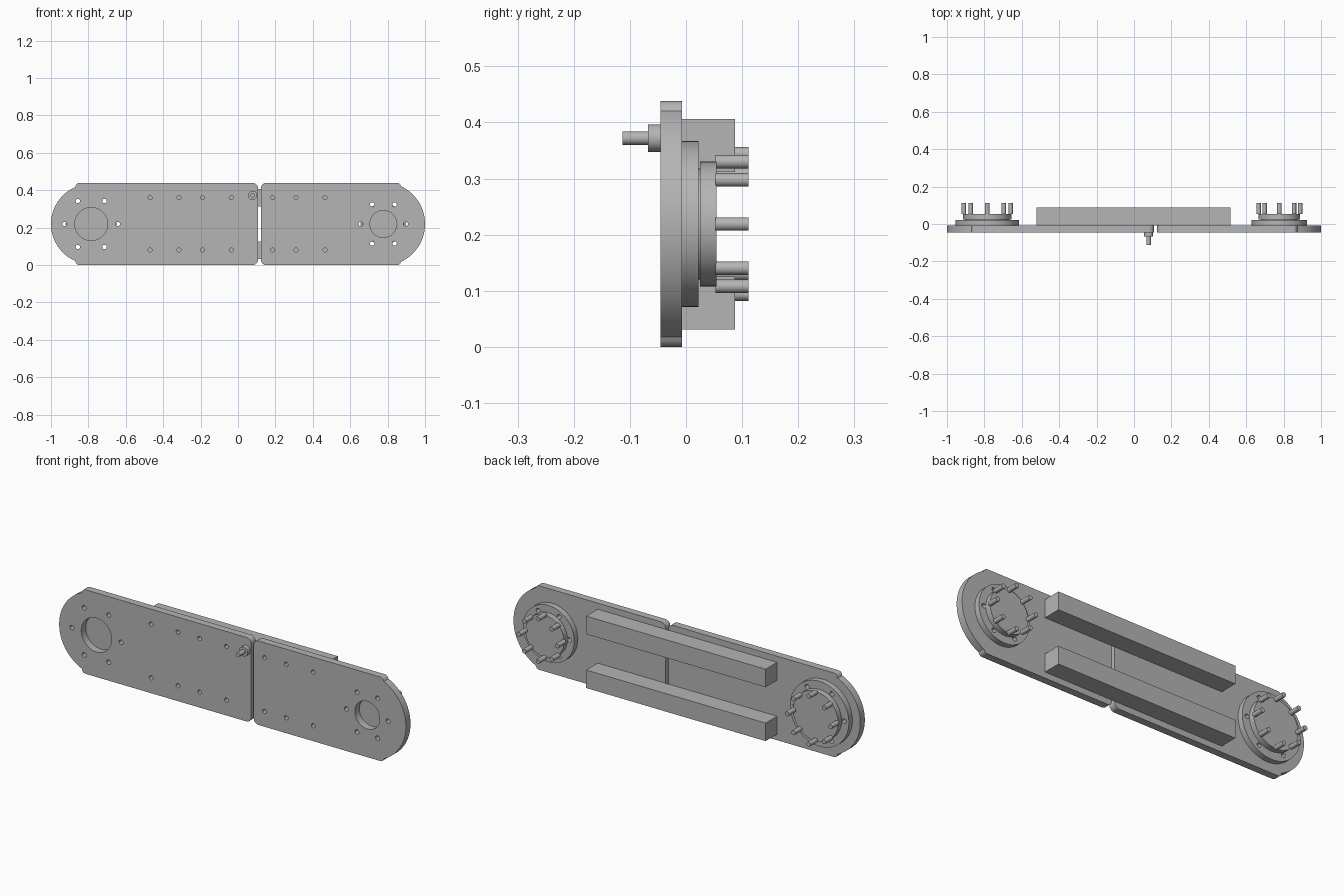
import bpy
from math import pi, cos, sin, acos

cube = bpy.data.objects.get("Cube")
if cube:
    bpy.data.objects.remove(cube, do_unlink=True)

grey = bpy.data.materials.new("metal grey")
grey.use_nodes = True
COLOUR = (0.46, 0.46, 0.46, 1)
grey.diffuse_color = COLOUR
grey.node_tree.nodes["Principled BSDF"].inputs["Base Color"].default_value = COLOUR

MID = 0.219               # height of the centre line
FRONT, BACK = -0.045, -0.007


def arc(cx, cz, r, a0, a1, n):
    return [(cx + r * cos(a0 + (a1 - a0) * i / n),
             cz + r * sin(a0 + (a1 - a0) * i / n)) for i in range(n + 1)]


def circle(cx, cz, r, n=32):
    return arc(cx, cz, r, 0, 2 * pi, n)[:-1]


def ring_points(cx, r, n):
    return circle(cx, MID, r, n)


def slab(name, loops, y0, y1):
    """Extrude closed x-z outlines (inner loops become holes) from y0 to y1."""
    curve = bpy.data.curves.new(name, 'CURVE')
    curve.dimensions = '2D'
    curve.fill_mode = 'BOTH'
    curve.extrude = (y1 - y0) / 2
    for loop in loops:
        spline = curve.splines.new('POLY')
        spline.points.add(len(loop) - 1)
        for p, (x, z) in zip(spline.points, loop):
            p.co = (x, z, 0, 1)
        spline.use_cyclic_u = True
    obj = bpy.data.objects.new(name, curve)
    obj.location.y = (y0 + y1) / 2
    obj.rotation_euler.x = pi / 2
    bpy.context.collection.objects.link(obj)
    bpy.ops.object.select_all(action='DESELECT')
    obj.select_set(True)
    bpy.context.view_layer.objects.active = obj
    bpy.ops.object.convert(target='MESH')
    obj = bpy.context.object
    obj.data.materials.clear()
    obj.data.materials.append(grey)
    bpy.ops.object.shade_smooth_by_angle(angle=pi / 6)
    return obj


def plate_outline(side, gap, shoulder, centre, radius):
    """Plate with rounded corners by the gap and a round outer end."""
    c, s = 0.028, 0.022
    start = acos((shoulder - centre) / radius)
    top = arc(gap + c, MID - c, c, pi, pi / 2, 6)
    top += arc(shoulder - s, MID - s, s, pi / 2, pi / 5, 4)
    top += arc(centre, 0, radius, start, 0, 14)
    outline = top + [(x, -z) for x, z in reversed(top[:-1])]
    return [(side * x, MID + z) for x, z in outline]


def joint(label, cx, bolt_r, flange_r, hub_r, pin_r):
    """Flange, hub and drive pins on the back of one round end."""
    bolts = [circle(x, z, 0.012, 16) for x, z in ring_points(cx, bolt_r, 6)]
    slab(label + "_flange", [circle(cx, MID, flange_r, 48)] + bolts, BACK, 0.022)
    slab(label + "_hub_neck", [circle(cx, MID, hub_r - 0.012, 48)], 0.022, 0.025)
    slab(label + "_hub", [circle(cx, MID, hub_r, 48)], 0.025, 0.054)
    for i, (x, z) in enumerate(ring_points(cx, pin_r, 8)):
        slab(f"{label}_pin_{i + 1}", [circle(x, z, 0.012, 20)], 0.053, 0.111)
    return bolts


# Round joints at both ends
right_bolts = joint("right_joint", -0.785, 0.142, 0.17, 0.13, 0.125)
left_bolts = joint("left_joint", 0.777, 0.12, 0.148, 0.111, 0.111)


# Front plates with bore, bolt and rail holes
def rail_holes(xs):
    return [circle(x, z, 0.011, 16) for x in xs for z in (0.08, 0.36)]


slab("right_plate",
     [plate_outline(-1, -0.107, 0.87, 0.785, 0.215), circle(-0.785, MID, 0.088, 40)]
     + right_bolts + rail_holes((-0.47, -0.315, -0.19, -0.035)), FRONT, BACK)
slab("left_plate",
     [plate_outline(1, 0.122, 0.873, 0.777, 0.223), circle(0.777, MID, 0.072, 40)]
     + left_bolts + rail_holes((0.185, 0.31, 0.465)), FRONT, BACK)

# Two rails joining the plates
for name, z in (("lower_rail", 0.031), ("upper_rail", 0.312)):
    slab(name, [[(-0.52, z), (0.515, z), (0.515, z + 0.094), (-0.52, z + 0.094)]],
         BACK, 0.087)

# Knob on the front
slab("knob_base", [circle(0.078, 0.372, 0.0245)], -0.068, FRONT)
slab("knob_pin", [circle(0.078, 0.372, 0.012, 20)], -0.113, -0.068)
